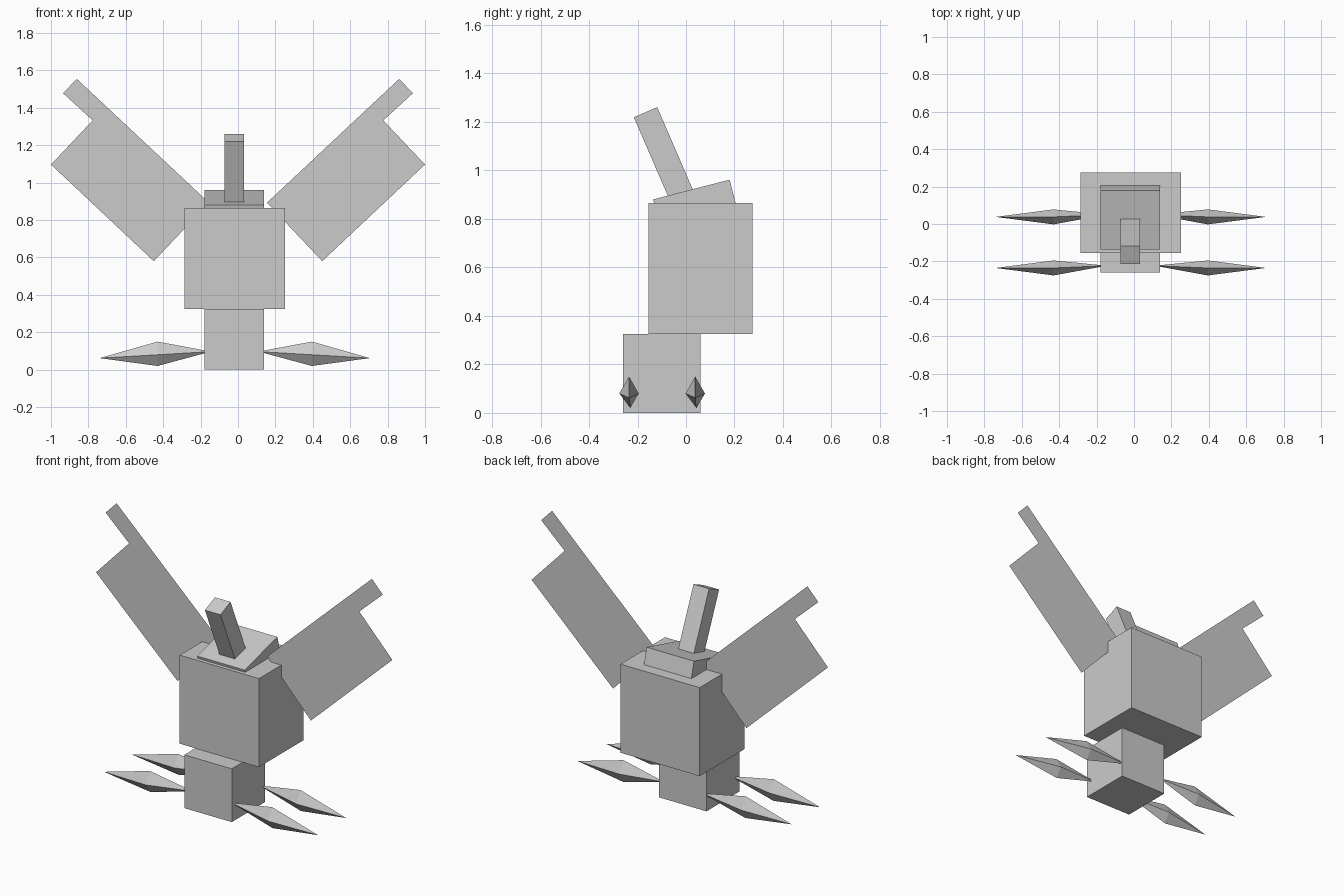
import bpy
import bmesh
from math import radians
from mathutils import Matrix, Vector

cube = bpy.data.objects.get("Cube")
if cube:
    bpy.data.objects.remove(cube, do_unlink=True)

grey = bpy.data.materials.new("plain_grey")
grey.use_nodes = True
grey.diffuse_color = (0.6, 0.6, 0.6, 1)
grey.node_tree.nodes["Principled BSDF"].inputs["Base Color"].default_value = (0.6, 0.6, 0.6, 1)

MID = -0.0175  # x of the body's mirror plane


def finish(name, bm):
    mesh = bpy.data.meshes.new(name)
    bm.to_mesh(mesh)
    bm.free()
    mesh.materials.append(grey)
    obj = bpy.data.objects.new(name, mesh)
    bpy.context.collection.objects.link(obj)
    return obj


def box(name, center, size, tilt=0):
    bm = bmesh.new()
    place = (Matrix.Translation(center) @ Matrix.Rotation(radians(tilt), 4, "X")
             @ Matrix.Diagonal((*size, 1)))
    bmesh.ops.create_cube(bm, size=1, matrix=place)
    return finish(name, bm)


def spike(name, side, y):
    # Long faceted leg: a diamond section drawn out to two points
    bm = bmesh.new()
    points = [(0.395, 0, 0.15), (0.395, -0.04, 0.08), (0.395, 0.005, 0.02), (0.395, 0.04, 0.08),
              (0.11, 0.012, 0.097), (0.705, 0, 0.062)]
    verts = [bm.verts.new((MID + side * (px - MID), y + py, pz)) for px, py, pz in points]
    for i in range(4):
        for end in verts[4:]:
            bm.faces.new((verts[i], verts[(i + 1) % 4], end))
    bmesh.ops.recalc_face_normals(bm, faces=bm.faces)
    return finish(name, bm)


def wing(name, side):
    # Thin notched sheet standing in the body's middle plane
    bm = bmesh.new()
    outline = [(0.155, 0.893), (0.45, 0.58), (1.0, 1.097), (0.777, 1.333),
               (0.935, 1.478), (0.862, 1.555)]
    bm.faces.new([bm.verts.new((side * x, 0.06, z)) for x, z in outline])
    return finish(name, bm)


# Base and body blocks
box("base", (MID - 0.0025, -0.1, 0.1625), (0.32, 0.32, 0.325))
box("body", (MID, 0.06, 0.595), (0.535, 0.43, 0.54))

# Tilted head block, partly sunk into the body
down = Matrix.Rotation(radians(14.5), 3, "X") @ Vector((0, 0, -0.08))
box("head", Vector((MID - 0.0025, 0.022, 0.921)) + down, (0.32, 0.326, 0.16), 14.5)

# Horn leaning forward, its foot inside the head
down = Matrix.Rotation(radians(23.4), 3, "X") @ Vector((0, 0, -0.2))
box("horn", Vector((MID - 0.0025, -0.167, 1.24)) + down, (0.105, 0.105, 0.4), 23.4)

# Wings and legs on both sides
for label, side in (("left", 1), ("right", -1)):
    wing(label + "_wing", side)
    spike(label + "_front_leg", side, -0.235)
    spike(label + "_back_leg", side, 0.038)
